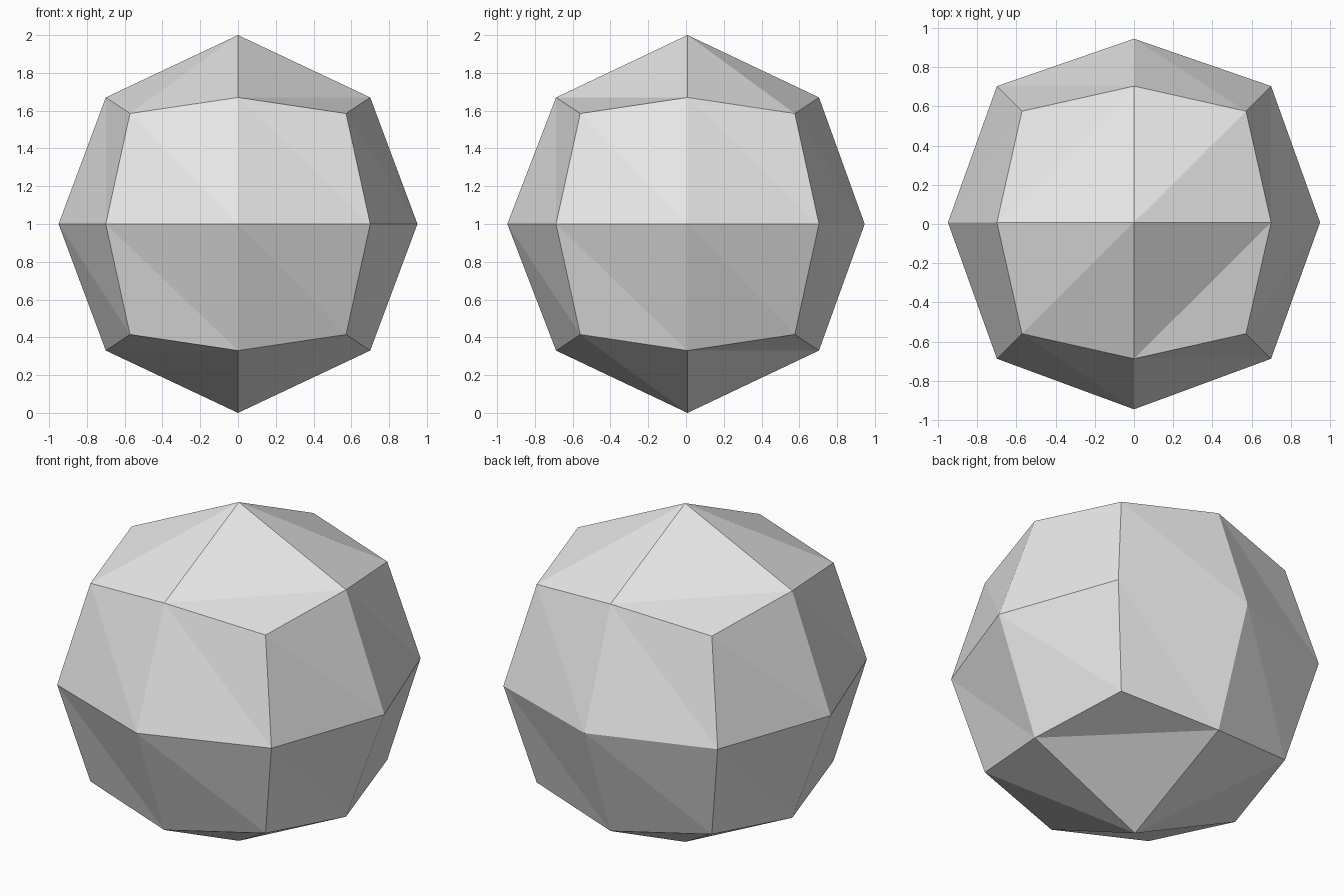
import bpy, bmesh
from itertools import product

if "Cube" in bpy.data.objects:
    bpy.data.objects.remove(bpy.data.objects["Cube"])

# Half-extents for cube-face centres, edge middles and corners
CENTRE = (0.95, 0.946, 1.0)
EDGE_XY, EDGE_Z = 0.70, 0.67
CORNER_XY, CORNER_Z = 0.572, 0.585
Y_SHIFT = 0.008


def place(g):
    """Position of a cube grid point g (each entry -1, 0 or 1)."""
    n = sum(abs(c) for c in g)
    if n == 1:
        size = CENTRE
    elif n == 2:
        size = (EDGE_XY, EDGE_XY - 0.004, EDGE_Z)
    else:
        size = (CORNER_XY, CORNER_XY - 0.004, CORNER_Z)
    x, y, z = (c * s for c, s in zip(g, size))
    if not (n == 1 and g[1]):
        y += Y_SHIFT
    return x, y, z + 1


bm = bmesh.new()
verts = {g: bm.verts.new(place(g)) for g in product((-1, 0, 1), repeat=3) if any(g)}

# Each corner joins three quads, each split along a chosen diagonal
for corner in product((-1, 1), repeat=3):
    sign = corner[0] * corner[1] * corner[2]
    for axis in range(3):
        a, b = [i for i in range(3) if i != axis]

        def point(*zeroed):
            return verts[tuple(0 if i in zeroed else c for i, c in enumerate(corner))]

        mid, e1, e2, tip = point(a, b), point(a), point(b), point()
        if (sign > 0) == (axis == 0):
            tris = ((mid, e1, e2), (tip, e2, e1))
        else:
            tris = ((mid, e1, tip), (mid, tip, e2))
        for t in tris:
            bm.faces.new(t)

bmesh.ops.recalc_face_normals(bm, faces=bm.faces)
mesh = bpy.data.meshes.new("faceted_ball")
bm.to_mesh(mesh)
bm.free()

# Plain light grey surface
grey = bpy.data.materials.new("light_grey")
grey.diffuse_color = (0.8, 0.8, 0.8, 1)
grey.use_nodes = True
grey.node_tree.nodes["Principled BSDF"].inputs["Base Color"].default_value = grey.diffuse_color
mesh.materials.append(grey)
ball = bpy.data.objects.new("faceted_ball", mesh)
bpy.context.collection.objects.link(ball)
